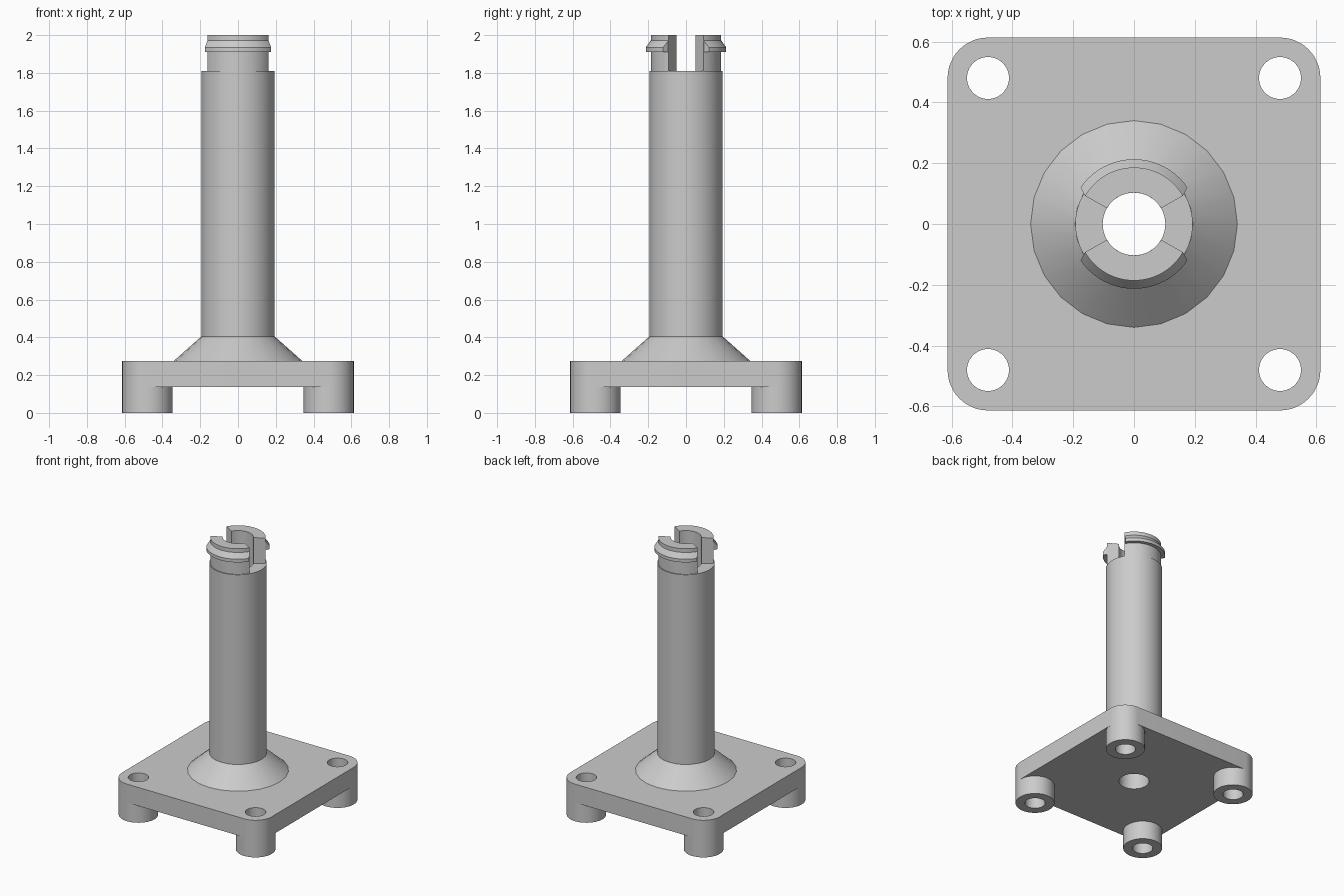
import bpy, bmesh, math
from math import sin, cos, pi, radians

cube = bpy.data.objects.get("Cube")
if cube:
    bpy.data.objects.remove(cube, do_unlink=True)

grey = bpy.data.materials.new("light grey")
grey.use_nodes = True
COLOUR = (0.6, 0.6, 0.6, 1)
grey.diffuse_color = COLOUR
grey.node_tree.nodes["Principled BSDF"].inputs["Base Color"].default_value = COLOUR

HALF, CORNER = 0.613, 0.133       # plate half width, corner and foot radius
FOOT = HALF - CORNER              # foot centre offset
BORE, SCREW = 0.103, 0.069        # hole radii
UNDER, TOP = 0.138, 0.275         # plate heights
SHOULDER = 1.81
SEGS = 48
corners = [(sx * FOOT, sy * FOOT) for sx in (1, -1) for sy in (1, -1)]


def finish(bm, name, location=(0, 0, 0), turn=0):
    bmesh.ops.recalc_face_normals(bm, faces=bm.faces)
    mesh = bpy.data.meshes.new(name)
    bm.to_mesh(mesh)
    bm.free()
    mesh.materials.append(grey)
    ob = bpy.data.objects.new(name, mesh)
    ob.location = location
    ob.rotation_euler.z = turn
    bpy.context.collection.objects.link(ob)
    bpy.ops.object.select_all(action='DESELECT')
    ob.select_set(True)
    bpy.context.view_layer.objects.active = ob
    bpy.ops.object.shade_smooth_by_angle(angle=radians(30))
    return ob


def revolve(name, profile, segs=SEGS, location=(0, 0, 0)):
    """Spin a closed (radius, height) profile through a full turn."""
    bm = bmesh.new()
    rings = [[bm.verts.new((r * cos(2 * pi * i / segs), r * sin(2 * pi * i / segs), z))
              for r, z in profile] for i in range(segs)]
    n = len(profile)
    for i in range(segs):
        a, b = rings[i], rings[(i + 1) % segs]
        for j in range(n):
            k = (j + 1) % n
            bm.faces.new((a[j], b[j], b[k], a[k]))
    return finish(bm, name, location)


def sector(name, profile, turn, segs=24):
    """Sweep a closed (radius, height, start degrees) profile through a capped arc."""
    bm = bmesh.new()
    rings = []
    for i in range(segs + 1):
        ring = []
        for r, z, start in profile:
            a = radians(start + (180 - 2 * start) * i / segs)
            ring.append(bm.verts.new((r * cos(a), r * sin(a), z)))
        rings.append(ring)
    n = len(profile)
    for a, b in zip(rings, rings[1:]):
        for j in range(n):
            k = (j + 1) % n
            bm.faces.new((a[j], b[j], b[k], a[k]))
    bm.faces.new(rings[0])
    bm.faces.new(rings[-1])
    return finish(bm, name, turn=turn)


def circle(cx, cy, r, segs=SEGS):
    return [(cx + r * cos(2 * pi * i / segs), cy + r * sin(2 * pi * i / segs))
            for i in range(segs)]


# base plate: rounded square with five through holes
outline = []
for q, (sx, sy) in enumerate(((1, 1), (-1, 1), (-1, -1), (1, -1))):
    for i in range(13):
        a = (q + i / 12) * pi / 2
        outline.append((sx * FOOT + CORNER * cos(a), sy * FOOT + CORNER * sin(a)))
loops = [outline, circle(0, 0, BORE)] + [circle(x, y, SCREW) for x, y in corners]
bm = bmesh.new()
edges = []
for loop in loops:
    vs = [bm.verts.new((x, y, UNDER)) for x, y in loop]
    edges += [bm.edges.new((vs[i - 1], vs[i])) for i in range(len(vs))]
bmesh.ops.triangle_fill(bm, edges=edges, use_beauty=True, use_dissolve=False, normal=(0, 0, 1))
up = bmesh.ops.extrude_face_region(bm, geom=bm.faces[:], use_keep_orig=True)
bmesh.ops.translate(bm, vec=(0, 0, TOP - UNDER),
                    verts=[v for v in up["geom"] if isinstance(v, bmesh.types.BMVert)])
finish(bm, "base_plate")

# hollow feet under the corners
for i, (x, y) in enumerate(corners):
    revolve(f"foot_{i + 1}", [(SCREW, 0), (CORNER, 0), (CORNER, UNDER), (SCREW, UNDER)],
            location=(x, y, 0))

# faceted flare and hollow column
revolve("flare", [(0.15, TOP), (0.34, TOP), (0.194, 0.405), (0.15, 0.405)], segs=24)
revolve("column", [(BORE, TOP), (0.193, TOP), (0.193, SHOULDER), (BORE, SHOULDER)])

# two snap prongs, each with a tapered lip
for side, turn in (("back", 0), ("front", pi)):
    sector(f"prong_{side}", [(BORE, SHOULDER, 30), (0.186, SHOULDER, 30),
                             (0.186, 2, 30), (BORE, 2, 30)], turn)
    sector(f"lip_{side}", [(0.18, 1.911, 30), (0.213, 1.911, 34.5),
                           (0.213, 1.935, 34.5), (0.186, 1.972, 30),
                           (0.18, 1.972, 30)], turn)
